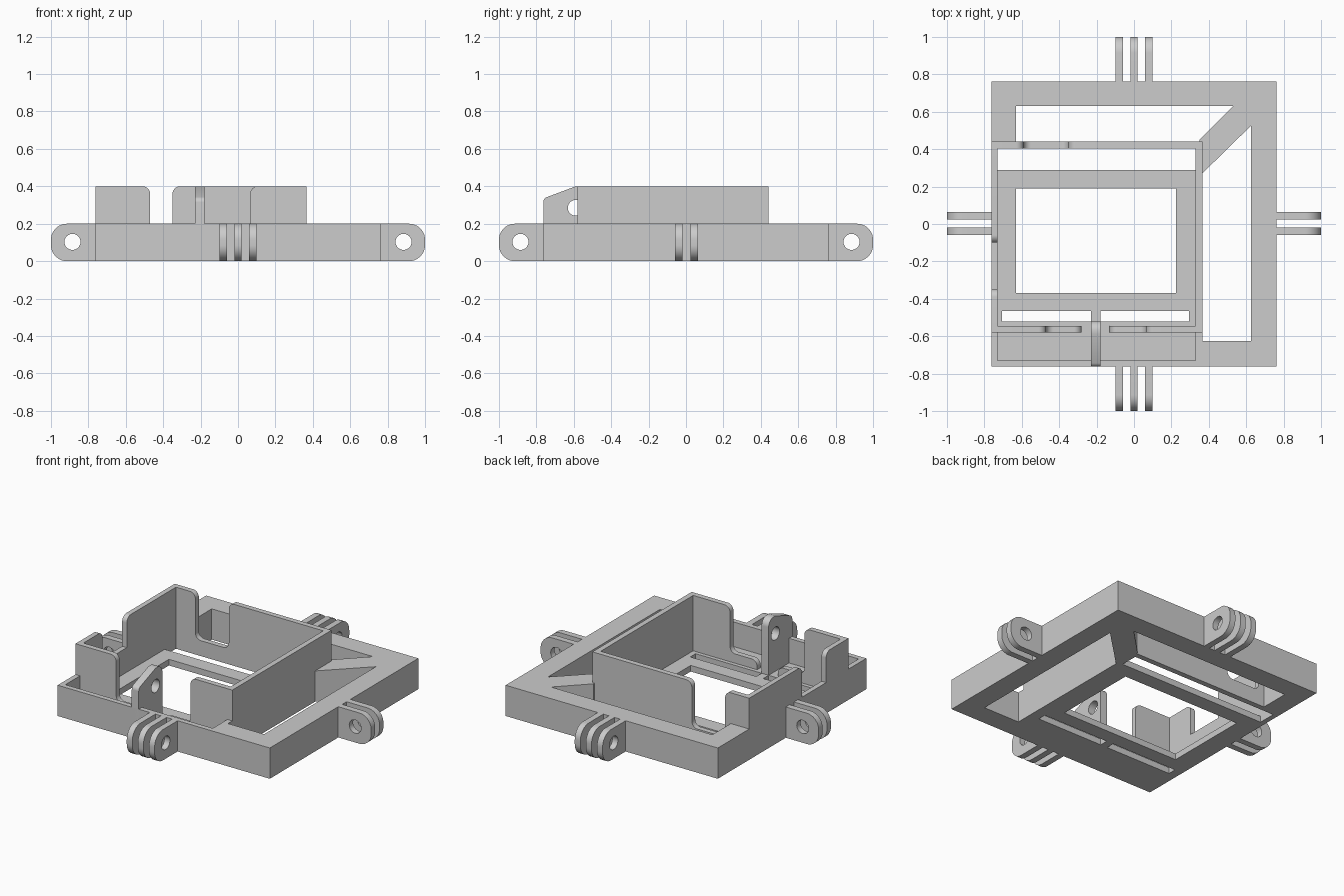
import bpy, math
from mathutils import Vector, Matrix

cube = bpy.data.objects.get("Cube")
if cube:
    bpy.data.objects.remove(cube)

grey = bpy.data.materials.new("light_grey")
grey.use_nodes = True
COLOUR = (0.604, 0.604, 0.604, 1)
grey.diffuse_color = COLOUR
grey.node_tree.nodes["Principled BSDF"].inputs["Base Color"].default_value = COLOUR

# Plane axes: local x, local y, thickness direction
AXES = {"z": ((1, 0, 0), (0, 1, 0), (0, 0, 1)),
        "y": ((1, 0, 0), (0, 0, 1), (0, -1, 0)),
        "x": ((0, 1, 0), (0, 0, 1), (1, 0, 0))}


def rect(x0, x1, y0, y1):
    return [(x0, y0), (x1, y0), (x1, y1), (x0, y1)]


def circle(cx, cy, r, n=32):
    return [(cx + r * math.cos(math.tau * i / n), cy + r * math.sin(math.tau * i / n))
            for i in range(n)]


def fillet(points, steps=8):
    """Round every point that carries a radius as its third value."""
    out = []
    for i, p in enumerate(points):
        c = Vector(p[:2])
        if len(p) < 3:
            out.append(tuple(c))
            continue
        r = p[2]
        a = (Vector(points[i - 1][:2]) - c).normalized()
        b = (Vector(points[(i + 1) % len(points)][:2]) - c).normalized()
        half = math.acos(a.dot(b)) / 2
        centre = c + (a + b).normalized() * r / math.sin(half)
        start = c + a * r / math.tan(half) - centre
        end = c + b * r / math.tan(half) - centre
        for k in range(steps + 1):
            out.append(tuple(centre + start.lerp(end, k / steps).normalized() * r))
    return out


def plate(name, axis, lo, hi, outline, holes=()):
    """Extrude an outline with holes from lo to hi along a world axis."""
    curve = bpy.data.curves.new(name, "CURVE")
    curve.dimensions = "2D"
    curve.fill_mode = "BOTH"
    curve.extrude = (hi - lo) / 2
    for loop in [fillet(outline), *holes]:
        spline = curve.splines.new("POLY")
        spline.points.add(len(loop) - 1)
        for pt, (u, v) in zip(spline.points, loop):
            pt.co = (u, v, 0, 1)
        spline.use_cyclic_u = True
    temp = bpy.data.objects.new(name, curve)
    bpy.context.collection.objects.link(temp)
    mesh = bpy.data.meshes.new_from_object(
        temp.evaluated_get(bpy.context.evaluated_depsgraph_get()))
    bpy.data.objects.remove(temp)
    turn = Matrix(AXES[axis]).transposed().to_4x4()
    shift = Vector("xyz".index(axis) == i for i in range(3)) * (lo + hi) / 2
    mesh.transform(Matrix.Translation(shift) @ turn)
    mesh.materials.clear()
    mesh.materials.append(grey)
    obj = bpy.data.objects.new(name, mesh)
    bpy.context.collection.objects.link(obj)
    bpy.ops.object.select_all(action="DESELECT")
    obj.select_set(True)
    bpy.context.view_layer.objects.active = obj
    bpy.ops.object.shade_smooth_by_angle(angle=math.radians(30))


S = 0.763          # half width of the frame
H, TOP = 0.2, 0.4  # frame and wall heights
LOW = 0.1          # bottom of the wall notches
FLOOR = 0.04
R = 0.04

# Square frame with tray well, back opening, side opening and diagonal brace
well = [(-0.73, -0.73), (0.33, -0.73), (0.33, 0.44), (0.35, 0.44), (0.35, 0.45),
        (0.53, 0.63), (-0.63, 0.63), (-0.63, 0.405), (-0.73, 0.405)]
side_opening = [(0.365, -0.625), (0.625, -0.625), (0.625, 0.525), (0.365, 0.27)]
plate("base_frame", "z", 0, H, rect(-S, S, -S, S), [well, side_opening])

# Tray floor with window and two front slots
plate("tray_floor", "z", 0, FLOOR, rect(-0.73, 0.33, -0.73, 0.29),
      [rect(-0.63, 0.225, -0.37, 0.19),
       rect(-0.705, -0.23, -0.52, -0.465), rect(-0.18, 0.295, -0.52, -0.465)])

# Tray walls
plate("back_wall", "y", 0.405, 0.44,
      [(-S, 0), (0.365, 0), (0.365, TOP), (-0.35, TOP, R), (-0.35, LOW, R),
       (-0.59, LOW, R), (-0.59, TOP, R), (-S, TOP)])
plate("right_wall", "x", 0.33, 0.365, rect(-0.58, 0.44, H, TOP))
plate("left_wall_back", "x", -S, -0.73,
      [(-0.1, H), (0.44, H), (0.44, TOP), (-0.1, TOP, R)])
plate("left_wall_front", "x", -S, -0.73,
      [(-0.58, H), (-0.35, H), (-0.35, TOP, R), (-0.58, TOP)])
plate("divider_wall_left", "y", -0.58, -0.545,
      [(-S, 0), (-0.28, 0), (-0.28, LOW, R), (-0.47, LOW, R), (-0.47, TOP, R), (-S, TOP)])
plate("divider_wall_right", "y", -0.58, -0.545,
      [(0.365, 0), (0.365, TOP), (0.065, TOP, R), (0.065, LOW, R),
       (-0.13, LOW, R), (-0.13, 0)])

# Pivot lug standing in the front pocket
plate("pivot_lug", "x", -0.23, -0.18,
      [(-S, 0), (-0.52, 0), (-0.52, TOP, 0.05), (-0.59, TOP), (-S, 0.335, 0.03)],
      [circle(-0.59, 0.285, 0.042)])

# Hinge tabs on all four sides
for side, s in (("positive", 1), ("negative", -1)):
    tab = [(s * 0.75, 0), (s, 0, 0.085), (s, H, 0.085), (s * 0.75, H)]
    hole = [circle(s * 0.885, 0.103, 0.043)]
    for c in (-0.08, 0, 0.08):
        plate("hinge_tab_y_" + side, "x", c - 0.02, c + 0.02, tab, hole)
    for c in (-0.04, 0.045):
        plate("hinge_tab_x_" + side, "y", c - 0.02, c + 0.02, tab, hole)
